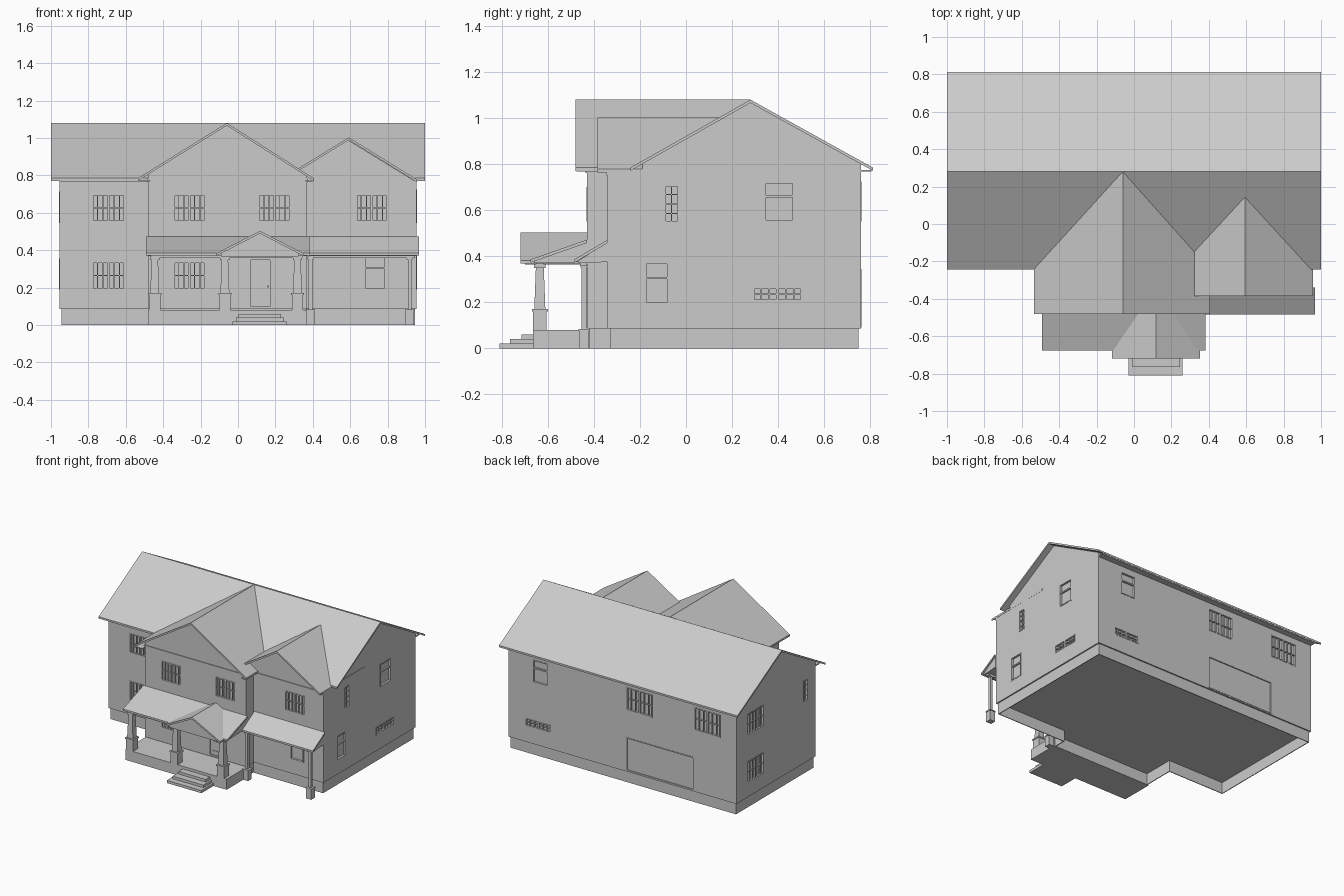
import bpy, bmesh
from mathutils import Vector

if "Cube" in bpy.data.objects:
    bpy.data.objects.remove(bpy.data.objects["Cube"])

grey = bpy.data.materials.new("plain_grey")
grey.diffuse_color = (0.6, 0.6, 0.6, 1)
grey.use_nodes = True
grey.node_tree.nodes["Principled BSDF"].inputs["Base Color"].default_value = grey.diffuse_color


def finish(name, bm):
    bmesh.ops.recalc_face_normals(bm, faces=bm.faces[:])
    me = bpy.data.meshes.new(name)
    bm.to_mesh(me)
    bm.free()
    me.materials.append(grey)
    ob = bpy.data.objects.new(name, me)
    bpy.context.collection.objects.link(ob)
    return ob


def add_box(bm, x0, x1, y0, y1, z0, z1, taper=1.0):
    cx, cy = (x0 + x1) / 2, (y0 + y1) / 2
    for v in bmesh.ops.create_cube(bm, size=1)["verts"]:
        s = taper if v.co.z > 0 else 1
        v.co = (cx + v.co.x * (x1 - x0) * s, cy + v.co.y * (y1 - y0) * s,
                z0 if v.co.z < 0 else z1)


def boxes(name, *dims):
    bm = bmesh.new()
    for d in dims:
        add_box(bm, *d)
    return finish(name, bm)


def prism(name, pts, axis, a, b):
    """Extrude a 2D outline from a to b along the given axis."""
    place = {"x": lambda p, q, t: (t, p, q),
             "y": lambda p, q, t: (p, t, q),
             "z": lambda p, q, t: (p, q, t)}[axis]
    bm = bmesh.new()
    face = bm.faces.new([bm.verts.new(place(p, q, a)) for p, q in pts])
    ext = bmesh.ops.extrude_face_region(bm, geom=[face])["geom"]
    move = Vector(place(0, 0, b - a))
    bmesh.ops.translate(bm, vec=move, verts=[g for g in ext if isinstance(g, bmesh.types.BMVert)])
    return finish(name, bm)


def gable_roof(name, l, mid, r, eave, ridge, axis, a, b, t=0.014):
    pts = [(l, eave), (mid, ridge), (r, eave), (r, eave - t), (mid, ridge - t), (l, eave - t)]
    return prism(name, pts, axis, a, b)


# walls and hollow foundation share the stepped footprint
def footprint(d):
    return [(-.955 + d, -.19 + d), (-.48 + d, -.19 + d), (-.48 + d, -.43 + d), (.37 - d, -.43 + d),
            (.37 - d, -.34 + d), (.955 - d, -.34 + d), (.955 - d, .76 - d), (-.955 + d, .76 - d)]


walls = prism("walls", footprint(0), "z", .085, .755)
bm = bmesh.new()
rings = [[bm.verts.new((x, y, z)) for x, y in footprint(d)]
         for d, z in ((.01, 0), (.01, .086), (.016, .086), (.016, 0))]
for r in range(4):
    a, b = rings[r], rings[(r + 1) % 4]
    for i in range(8):
        j = (i + 1) % 8
        bm.faces.new((a[i], a[j], b[j], b[i]))
finish("foundation", bm)
prism("main_gable_wall", [(-.19, .75), (-.19, .803), (.28, 1.069), (.76, .803), (.76, .75)], "x", -.955, .955)
prism("centre_gable_wall", [(-.48, .75), (-.48, .808), (-.06, 1.069), (.37, .796), (.37, .75)], "y", -.43, .2)
prism("right_gable_wall", [(.25, .75), (.25, .779), (.59, .988), (.955, .764), (.955, .75)], "y", -.34, .1)

# roofs
gable_roof("main_roof", -.242, .28, .812, .785, 1.08, "x", -1, 1)
gable_roof("centre_gable_roof", -.535, -.06, .405, .785, 1.08, "y", -.48, .28)
gable_roof("right_gable_roof", .225, .593, .957, .778, 1.003, "y", -.385, .155)

# gable bands and eave boards
boxes("gable_bands", (-.485, .372, -.436, -.42, .762, .782), (.37, .955, -.346, -.33, .75, .772))
boxes("eave_soffits", (-.955, -.48, -.235, -.18, .767, .775), (-.955, .955, .75, .805, .767, .775),
      (-.53, -.47, -.475, -.19, .767, .774), (.36, .40, -.475, -.34, .767, .774))

# porch floor and steps
boxes("porch_floor", (-.48, .37, -.665, -.418, 0, .08))
boxes("front_steps", (-.03, .26, -.81, -.66, 0, .02), (-.012, .245, -.765, -.66, .02, .04),
      (.003, .23, -.715, -.66, .04, .06))


# shed roofs over the porch and the right bay
def shed(name, x0, x1, wall, edge):
    prism(name, [(edge, .386), (wall, .472), (wall, .458), (edge, .372)], "x", x0, x1)
    prism(name + "_ceiling", [(edge + .015, .378), (wall, .463), (wall, .375), (edge + .015, .37)],
          "x", x0 + .01, x1 - .01)


shed("porch_roof", -.492, .382, -.43, -.675)
shed("bay_roof", .375, .968, -.34, -.485)
boxes("roof_beams", (-.465, .345, -.652, -.618, .358, .375), (.38, .945, -.46, -.43, .358, .375))

# porch entry gable
gable_roof("entry_roof", -.118, .117, .352, .382, .503, "y", -.72, -.43, .014)
prism("entry_pediment", [(-.09, .365), (-.09, .384), (.117, .491), (.324, .384), (.324, .365)], "y", -.7, -.45)

# tapered porch columns on pedestals
for i, x in enumerate((-.445, -.07, .318)):
    y = -.635
    boxes(f"porch_column_{i}", (x - .03, x + .03, y - .03, y + .03, .08, .16),
          (x - .035, x + .035, y - .035, y + .035, .16, .17),
          (x - .024, x + .024, y - .024, y + .024, .17, .35, .72),
          (x - .025, x + .025, y - .025, y + .025, .348, .366))

# slim bay posts
for i, x in enumerate((.388, .918)):
    boxes(f"bay_post_{i}", (x - .022, x + .022, -.465, -.421, 0, .075),
          (x - .025, x + .025, -.468, -.418, .075, .083),
          (x - .01, x + .01, -.453, -.433, .083, .36),
          (x - .016, x + .016, -.459, -.427, .35, .366))

# windows and doors: openings sunk into the walls, with bars inside
openings = bmesh.new()


def panel(name, side, wall, u0, u1, z0, z1, sashes=1, cols=1, rows=1, rail=None, sink=.014):
    bm = bmesh.new()
    out = 1 if side in ("back", "right") else -1

    def put(a, b, c, d, back, front, target=bm):
        w = sorted((wall + out * back, wall + out * front))
        if side in ("front", "back"):
            add_box(target, a, b, w[0], w[1], c, d)
        else:
            add_box(target, w[0], w[1], a, b, c, d)

    put(u0, u1, z0, z1, -sink, .02, openings)
    f, low = .008, -sink - .002
    for a, b in ((u0, u0 + f), (u1 - f, u1)):
        put(a, b, z0, z1, low, .002)
    for c, d in ((z0, z0 + f), (z1 - f, z1)):
        put(u0 + f, u1 - f, c, d, low, .002)
    step = (u1 - u0) / sashes
    for s in range(sashes):
        a = u0 + s * step
        if s:
            put(a - .006, a + .006, z0 + f, z1 - f, low, .001)
        for c in range(1, cols):
            m = a + c * step / cols
            put(m - .0025, m + .0025, z0 + f, z1 - f, low, -.003)
    for r in range(1, rows):
        m = z0 + r * (z1 - z0) / rows
        put(u0 + f, u1 - f, m - .0025, m + .0025, low, -.0035)
    if rail:
        put(u0 + f, u1 - f, rail - .005, rail + .005, low, -.002)
    finish(name, bm)


def double(name, side, wall, u0, u1, z0, z1):
    panel(name, side, wall, u0, u1, z0, z1, 2, 3, 2)


# front windows
for tag, z in (("upper", .55), ("lower", .19)):
    double(f"{tag}_left_window", "front", -.19, -.78, -.605, z, z + .15)
    double(f"{tag}_centre_window", "front", -.43, -.345, -.175, z, z + .15)
    double(f"{tag}_side_window", "left", -.955, .43, .63, z, z + .165)
double("upper_entry_window", "front", -.43, .11, .28, .55, .70)
double("upper_bay_window", "front", -.34, .63, .80, .55, .70)
panel("bay_window", "front", -.34, .675, .79, .19, .37, rail=.305)

# front door with a glazed panel and knob
panel("front_door", "front", -.43, .058, .178, .09, .355, sink=.008)
boxes("door_details", (.078, .158, -.426, -.421, .125, .132), (.158, .166, -.432, -.421, .20, .212),
      (.09, .094, -.426, -.421, .20, .335), (.142, .146, -.426, -.421, .20, .335),
      (.094, .142, -.426, -.421, .20, .204), (.094, .142, -.426, -.421, .331, .335))

# right and left wall windows
for side, wall in (("right", .955), ("left", -.955)):
    panel(f"{side}_narrow_window", side, wall, -.095, -.03, .545, .71, 1, 2, 4)
panel("right_upper_window", "right", .955, .34, .47, .55, .725, rail=.66)
panel("right_lower_window", "right", .955, -.18, -.075, .19, .375, rail=.305)
panel("right_basement_window", "right", .955, .29, .505, .205, .265, 2, 3, 2)

# rear windows and wide garage panel
panel("rear_upper_window", "back", .76, .625, .755, .55, .725, rail=.66)
panel("rear_basement_window", "back", .76, .60, .815, .205, .265, 2, 3, 2)
double("rear_middle_window", "back", .76, -.25, -.03, .55, .725)
double("rear_end_window", "back", .76, -.82, -.60, .55, .725)
panel("garage_panel", "back", .76, -.60, -.03, .09, .345, sink=.006)

# cut the openings out of the walls
cutter = finish("opening_cutter", openings)
cutter.hide_render = True
mod = walls.modifiers.new("openings", "BOOLEAN")
mod.operation, mod.object, mod.solver = "DIFFERENCE", cutter, "EXACT"
walls.data = bpy.data.meshes.new_from_object(walls.evaluated_get(bpy.context.evaluated_depsgraph_get()))
walls.modifiers.clear()
bpy.data.objects.remove(cutter)
